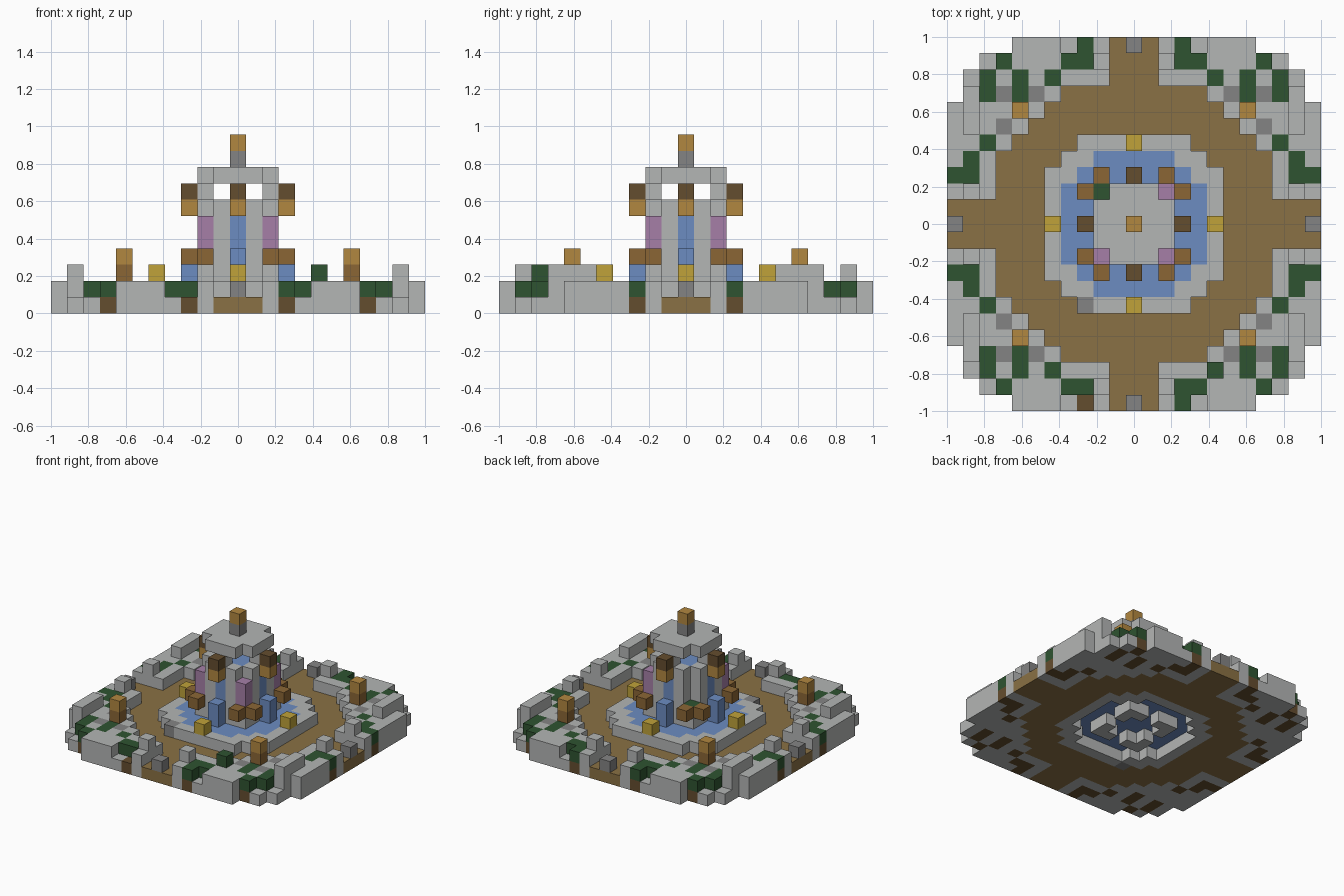
import bpy
import bmesh
from mathutils import Vector

cube = bpy.data.objects.get("Cube")
if cube:
    bpy.data.objects.remove(cube, do_unlink=True)

CELL = 2 / 23
R = 11


def srgb(r, g, b):
    return tuple((c / 255) ** 2.2 for c in (r, g, b)) + (1,)


COLOURS = {
    "light_stone": srgb(178, 180, 179),
    "dark_stone": srgb(131, 131, 131),
    "path_earth": srgb(137, 112, 70),
    "planter_wood": srgb(138, 102, 56),
    "dark_wood": srgb(100, 78, 50),
    "lantern_amber": srgb(176, 134, 66),
    "gold": srgb(190, 161, 60),
    "leaf_green": srgb(50, 84, 52),
    "blossom_purple": srgb(164, 126, 166),
    "water_blue": srgb(108, 139, 192),
}
materials = {}
for name, colour in COLOURS.items():
    mat = bpy.data.materials.new(name)
    mat.use_nodes = True
    mat.diffuse_color = colour
    mat.node_tree.nodes["Principled BSDF"].inputs["Base Color"].default_value = colour
    materials[name] = mat

# Every block is (column, row, layer) -> (part, colour); later parts replace earlier ones
blocks = {}


def fill(part, colour, cells, low, high):
    for x, y in cells:
        for z in range(low, high):
            blocks[x, y, z] = (part, colour)


def clear(cells, low, high):
    for x, y in cells:
        for z in range(low, high):
            blocks.pop((x, y, z), None)


def disc(outer, inner=-1):
    """Cells whose squared distance from the centre is in (inner, outer]."""
    span = range(-R, R + 1)
    return [(x, y) for x in span for y in span if inner < x * x + y * y <= outer]


def mirror(*cells):
    """Repeat cells in all four quadrants."""
    return {(x * sx, y * sy) for x, y in cells for sx in (-1, 1) for sy in (-1, 1)}


def swap(*cells):
    """Repeat cells in all four quadrants and across the diagonal."""
    return mirror(*cells, *[(y, x) for x, y in cells])


# Garden terrace with stepped corners
LIMIT = {11: 7, 10: 9, 9: 10, 8: 10}
plot = [(x, y) for x in range(-R, R + 1) for y in range(-R, R + 1)
        if abs(y) <= LIMIT.get(abs(x), R)]
fill("garden_terrace", "light_stone", plot, 0, 2)
clear(mirror((4, 11), (9, 10), (10, 9)), 1, 2)

# Ring path and four approaches
ring = set(disc(80)) | {c for c in plot if min(abs(c[0]), abs(c[1])) <= 1}
clear(ring, 0, 2)
fill("path", "path_earth", ring, 0, 1)

# Shrubs on soil
shrubs = mirror((3, 11), (3, 10), (4, 10), (5, 9), (7, 9), (7, 8), (9, 9),
                (9, 8), (8, 10), (9, 5), (10, 4), (10, 3), (11, 3))
fill("shrub_soil", "dark_wood", shrubs, 0, 1)
fill("shrubs", "leaf_green", shrubs, 1, 2)
fill("shrubs", "leaf_green", [(5, -9)], 1, 3)
clear([(-3, -11)], 1, 2)

# Raised terrace walls, gate posts and accent stones
fill("raised_walls", "light_stone", mirror((10, 6), (10, 7), (10, 8)), 2, 3)
fill("gate_posts", "light_stone", swap((2, 10)), 2, 3)
fill("accent_stones", "dark_stone", swap((6, 8), (8, 8)), 1, 2)
fill("gate_stones", "dark_stone", swap((0, 11)), 1, 2)

# Corner lamps
fill("lamp_posts", "planter_wood", mirror((7, 7)), 2, 3)
fill("lamp_lights", "lantern_amber", mirror((7, 7)), 3, 4)

# Basin, open underneath the water
clear(disc(34), 0, 2)
fill("basin_rim", "light_stone", disc(34, 20), 0, 2)
fill("basin_rim_accent", "dark_stone", [(-3, -5)], 0, 2)
fill("basin_water", "water_blue", disc(20), 1, 2)
fill("rim_ornaments", "gold", swap((0, 5)), 2, 3)

# Fountain tower: stone piers around a water core
fill("tower_water", "water_blue", disc(4), 1, 7)
fill("water_jets", "water_blue", swap((0, 3)), 2, 4)
fill("tower_piers", "light_stone", swap((1, 2)), 0, 7)
fill("roof_supports", "light_stone", swap((0, 2)), 7, 8)
fill("tower_roof", "light_stone", disc(5), 8, 9)
fill("finial_base", "dark_stone", [(0, 0)], 9, 10)
fill("finial_light", "lantern_amber", [(0, 0)], 10, 11)

# Hanging lanterns
fill("lantern_brackets", "dark_wood", swap((0, 3)), 7, 8)
fill("lanterns", "lantern_amber", swap((0, 3)), 6, 7)

# Corner planters with blossoms
corners = mirror((2, 2))
fill("planter_bases", "light_stone", corners, 0, 3)
fill("planter_leaves", "leaf_green", corners, 3, 4)
fill("planter_boxes", "planter_wood", swap((2, 3)), 3, 4)
fill("blossoms", "blossom_purple", corners - {(-2, 2)}, 4, 6)


def build_part(part, colour, cells):
    """Make one mesh from the exposed faces of a part's blocks."""
    bm = bmesh.new()
    for cell in cells:
        centre = Vector(cell) + Vector((0, 0, 0.5))
        for axis in range(3):
            for sign in (-1, 1):
                normal = Vector((0, 0, 0))
                normal[axis] = sign
                if tuple(int(a + b) for a, b in zip(cell, normal)) in blocks:
                    continue
                u = Vector((0, 0, 0))
                u[(axis + 1) % 3] = 0.5
                v = normal.cross(u)
                middle = centre + normal / 2
                bm.faces.new([bm.verts.new((middle + d) * CELL)
                              for d in (-u - v, u - v, u + v, v - u)])
    bmesh.ops.remove_doubles(bm, verts=bm.verts, dist=CELL / 100)
    mesh = bpy.data.meshes.new(part)
    bm.to_mesh(mesh)
    bm.free()
    mesh.materials.append(materials[colour])
    bpy.context.collection.objects.link(bpy.data.objects.new(part, mesh))


parts = {}
for cell, key in blocks.items():
    parts.setdefault(key, []).append(cell)
for (part, colour), cells in parts.items():
    build_part(part, colour, cells)
